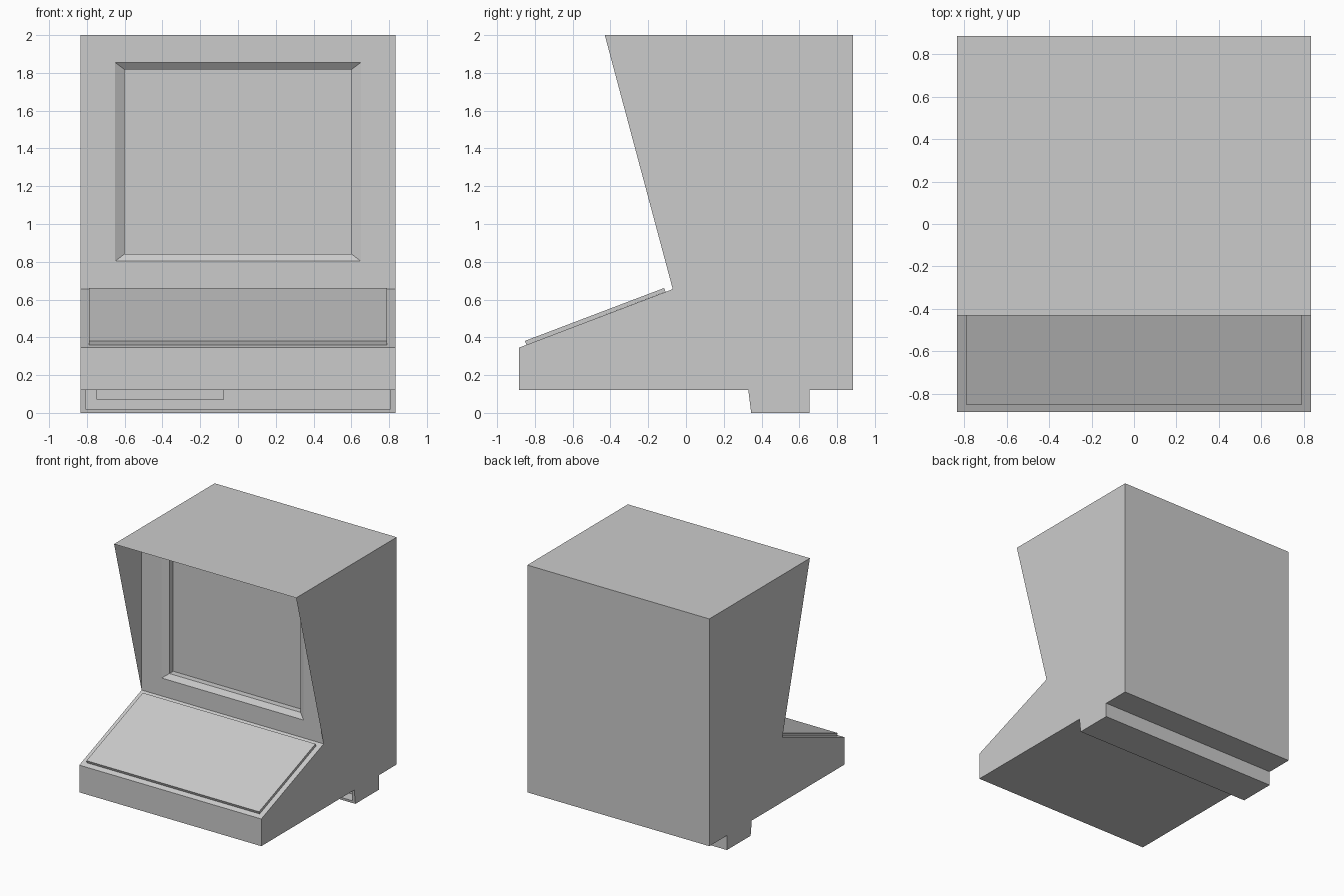
import bpy

if "Cube" in bpy.data.objects:
    bpy.data.objects.remove(bpy.data.objects["Cube"])


def add_mesh(name, verts, faces):
    mesh = bpy.data.meshes.new(name)
    mesh.from_pydata(verts, [], faces)
    mesh.update()
    obj = bpy.data.objects.new(name, mesh)
    bpy.context.collection.objects.link(obj)
    return obj


def prism(name, profile, x0, x1, skip=()):
    """Extrude a (y, z) profile along x; edges listed in skip stay open."""
    n = len(profile)
    verts = [(x, y, z) for x in (x0, x1) for y, z in profile]
    faces = [tuple(range(n)), tuple(reversed(range(n, 2 * n)))]
    for i in range(n):
        j = (i + 1) % n
        if i not in skip:
            faces.append((i, n + i, n + j, j))
    return add_mesh(name, verts, faces)


def box(y0, y1, z0, z1):
    return [(y0, z0), (y0, z1), (y1, z1), (y1, z0)]


W = 0.833

# Cabinet shell: thin side wings and a hood, open along the sloped front edge
prism("cabinet_shell",
      [(-0.885, 0.12), (-0.885, 0.345), (-0.07, 0.655),
       (-0.43, 2.0), (0.885, 2.0), (0.885, 0.12)], -W, W, skip=(2,))

# Upright front panel with chamfered, recessed screen: nested rectangles
rings = [(W, 0.655, 2.0, -0.07), (0.65, 0.803, 1.855, -0.07),
         (0.60, 0.842, 1.817, -0.04), (0.60, 0.842, 1.817, 0.01)]
verts, faces = [], []
for hx, z0, z1, y in rings:
    verts += [(-hx, y, z0), (hx, y, z0), (hx, y, z1), (-hx, y, z1)]
for r in range(len(rings) - 1):
    for i in range(4):
        a, j = 4 * r, (i + 1) % 4
        faces.append((a + i, a + j, a + 4 + j, a + 4 + i))
add_mesh("screen_bezel", verts, faces)
add_mesh("screen", verts[-4:], [(0, 1, 2, 3)])

# Raised plate on the sloped control deck
prism("control_plate",
      [(-0.845, 0.36), (-0.853, 0.381), (-0.116, 0.661), (-0.108, 0.641)],
      -0.79, 0.79)

# Foot with a recess in its front side
foot = prism("foot", [(0.345, 0.0), (0.33, 0.12), (0.655, 0.12), (0.655, 0.0)],
             -W, W)
cutter = prism("recess_cutter", box(0.2, 0.44, 0.02, 0.2), -0.808, 0.808)
cutter.hide_render = True
mod = foot.modifiers.new("recess", 'BOOLEAN')
mod.operation = 'DIFFERENCE'
mod.solver = 'EXACT'
mod.object = cutter
bpy.context.view_layer.objects.active = foot
bpy.ops.object.modifier_apply(modifier=mod.name)
bpy.data.objects.remove(cutter)

# Connector panel inside the foot recess
prism("connector_panel", box(0.42, 0.44, 0.07, 0.12), -0.75, -0.075)
